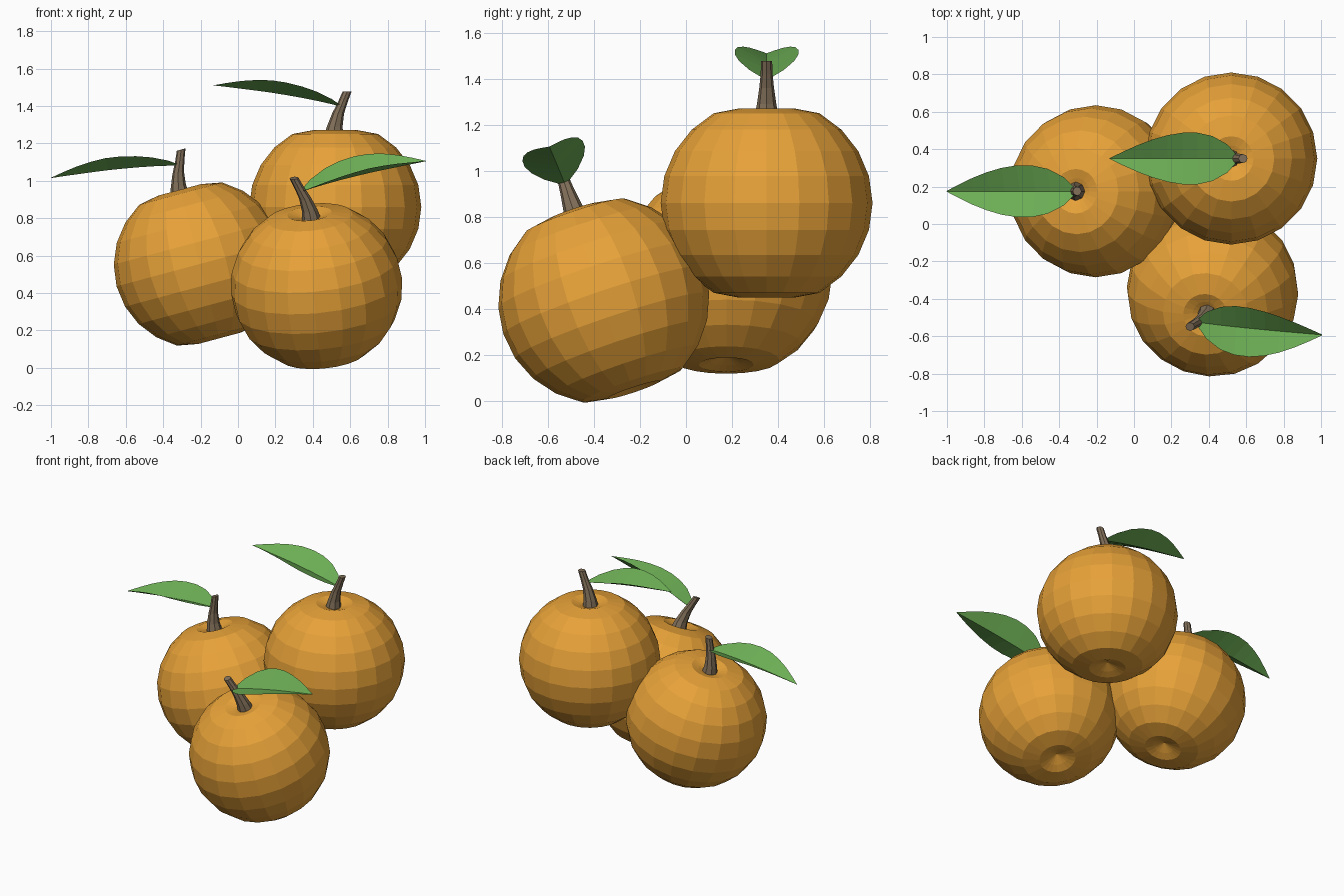
import bpy, bmesh
from math import sin, cos, pi
from mathutils import Vector, Matrix

if "Cube" in bpy.data.objects:
    bpy.data.objects.remove(bpy.data.objects["Cube"])


def material(name, color):
    m = bpy.data.materials.new(name)
    m.diffuse_color = (*color, 1)
    m.use_nodes = True
    m.node_tree.nodes["Principled BSDF"].inputs["Base Color"].default_value = m.diffuse_color
    return m


PEEL = material("orange_peel", (0.80, 0.36, 0.04))
BARK = material("stem_bark", (0.22, 0.16, 0.10))
GREEN = material("leaf_green", (0.15, 0.42, 0.09))


def finish(bm, name, mat, matrix):
    bmesh.ops.recalc_face_normals(bm, faces=bm.faces)
    me = bpy.data.meshes.new(name)
    bm.to_mesh(me)
    bm.free()
    me.materials.append(mat)
    ob = bpy.data.objects.new(name, me)
    ob.matrix_world = matrix
    bpy.context.collection.objects.link(ob)
    return ob


def ring(bm, n, r, c):
    return [bm.verts.new((c[0] + r * cos(2 * pi * i / n), r * sin(2 * pi * i / n), c[1]))
            for i in range(n)]


def bridge(bm, a, b):
    for i in range(len(a)):
        j = (i + 1) % len(a)
        bm.faces.new((a[i], a[j], b[j], b[i]))


def fan(bm, loop, z):
    tip = bm.verts.new((0, 0, z))
    for i in range(len(loop)):
        bm.faces.new((loop[i], loop[(i + 1) % len(loop)], tip))


# Faceted fruit body with a dimple at each pole
def fruit(name, matrix):
    bm = bmesh.new()
    rings = []
    for k in range(1, 12):
        t = pi * k / 12
        z = 0.45 * cos(t)
        if k in (1, 11):
            z *= 0.945
        rings.append(ring(bm, 20, 0.46 * sin(t), (0, z)))
    for a, b in zip(rings, rings[1:]):
        bridge(bm, a, b)
    for loop, s in ((rings[0], 1), (rings[-1], -1)):
        inner = ring(bm, 20, 0.07, (0, 0.395 * s))
        bridge(bm, loop, inner)
        fan(bm, inner, 0.365 * s)
    finish(bm, name, PEEL, matrix)


# Tapered, leaning stem: x, z, radius
def stem(name, matrix):
    bm = bmesh.new()
    path = [(-0.01, 0.36, 0.055), (-0.003, 0.43, 0.042), (0.015, 0.50, 0.032),
            (0.04, 0.56, 0.026), (0.063, 0.617, 0.024)]
    rings = [ring(bm, 8, r, (x, z)) for x, z, r in path]
    for a, b in zip(rings, rings[1:]):
        bridge(bm, a, b)
    bm.faces.new(rings[0])
    bm.faces.new(rings[-1])
    finish(bm, name, BARK, matrix)


# Leaf folded along its midrib: x, midrib z, half width, edge z
def leaf(name, matrix):
    bm = bmesh.new()
    rows = [(0.035, 0.535, 0.012, 0.54), (-0.02, 0.55, 0.075, 0.578),
            (-0.10, 0.568, 0.12, 0.617), (-0.18, 0.584, 0.138, 0.645),
            (-0.26, 0.598, 0.138, 0.665), (-0.34, 0.611, 0.125, 0.677),
            (-0.42, 0.622, 0.102, 0.679), (-0.50, 0.632, 0.072, 0.674),
            (-0.58, 0.642, 0.036, 0.663), (-0.65, 0.65, 0.002, 0.651)]
    strips = [[bm.verts.new(p) for p in ((x, -w, e), (x, 0, z), (x, w, e))]
              for x, z, w, e in rows]
    for a, b in zip(strips, strips[1:]):
        for i in (0, 1):
            bm.faces.new((a[i], a[i + 1], b[i + 1], b[i]))
    finish(bm, name, GREEN, matrix)


# Place each fruit by centre, stem axis and heading
def place(label, centre, up, heading):
    z = Vector(up).normalized()
    y = z.cross(Vector(heading)).normalized()
    x = y.cross(z)
    m = Matrix.Translation(centre) @ Matrix((x, y, z)).transposed().to_4x4()
    fruit(label + "_orange", m)
    stem(label + "_stem", m)
    leaf(label + "_leaf", m)


place("back", (0.52, 0.35, 0.86), (0, 0, 1), (1, 0, 0))
place("left", (-0.205, 0.175, 0.555), (-0.259, 0, 0.966), (0.966, 0, 0.259))
place("front", (0.42, -0.357, 0.437), (-0.092, -0.312, 0.931), (-0.969, 0.057, -0.115))
